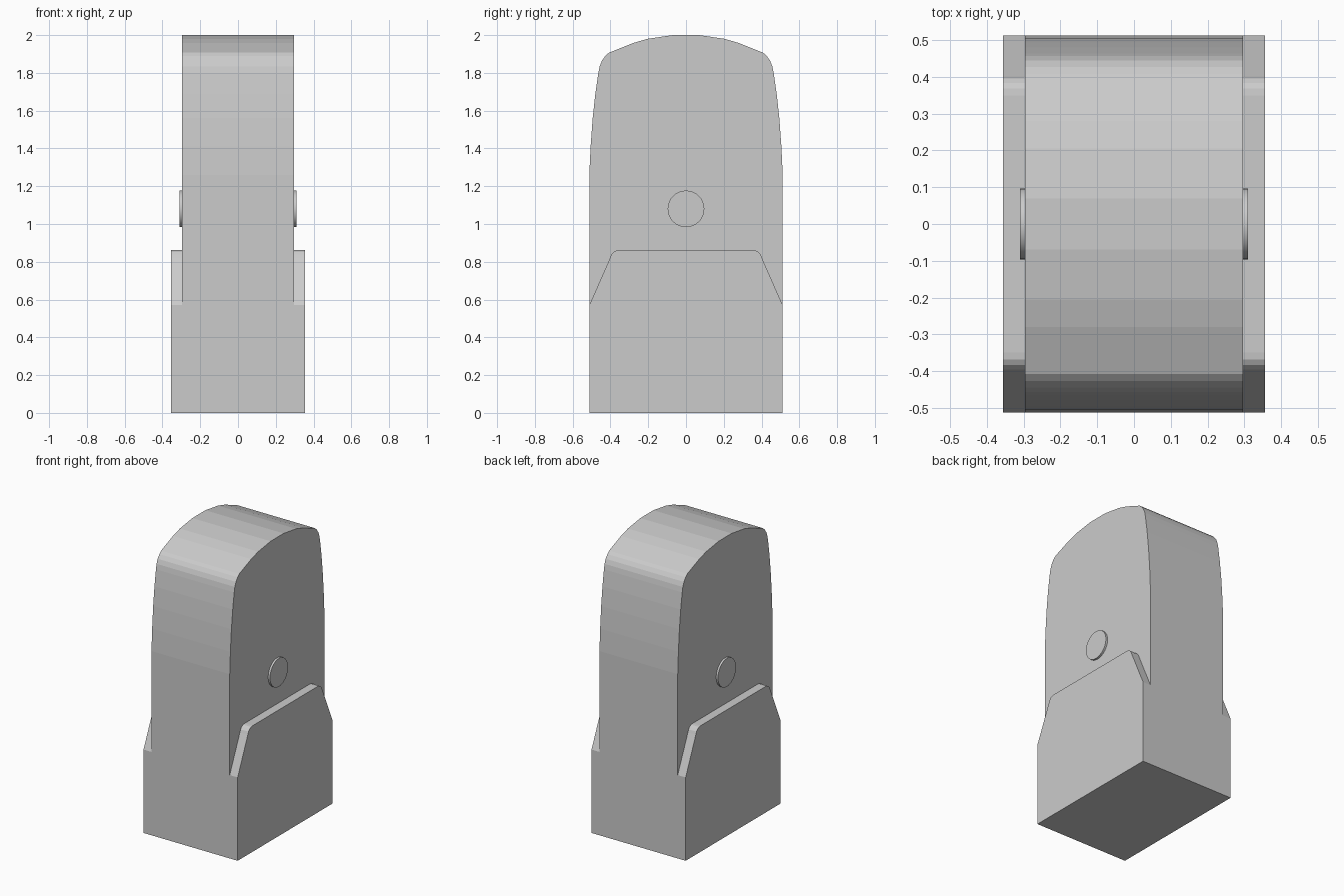
import bpy, bmesh, math

if "Cube" in bpy.data.objects:
    bpy.data.objects.remove(bpy.data.objects["Cube"])


def extrude_profile(name, half, width):
    """Mirror a half (y, z) outline across y = 0 and extrude it along x."""
    outline = half + [(-y, z) for y, z in reversed(half)]
    bm = bmesh.new()
    face = bm.faces.new([bm.verts.new((-width / 2, y, z)) for y, z in outline])
    new = bmesh.ops.extrude_face_region(bm, geom=[face])["geom"]
    verts = [g for g in new if isinstance(g, bmesh.types.BMVert)]
    bmesh.ops.translate(bm, verts=verts, vec=(width, 0, 0))
    bmesh.ops.recalc_face_normals(bm, faces=bm.faces)
    mesh = bpy.data.meshes.new(name)
    bm.to_mesh(mesh)
    bm.free()
    obj = bpy.data.objects.new(name, mesh)
    bpy.context.collection.objects.link(obj)
    return obj


# Wide base with raised, chamfered side cheeks
extrude_profile("base", [
    (0.512, 0), (0.512, 0.57), (0.402, 0.82), (0.395, 0.838),
    (0.383, 0.852), (0.368, 0.86), (0.35, 0.862)], 0.712)

# Tapered upper body with rounded shoulders and a domed top
extrude_profile("body", [
    (0.512, 0.57), (0.512, 1.26), (0.505, 1.41), (0.494, 1.56),
    (0.48, 1.69), (0.464, 1.80), (0.457, 1.835), (0.445, 1.865),
    (0.427, 1.89), (0.408, 1.907), (0.28, 1.958), (0.205, 1.98),
    (0.07, 2.0)], 0.592)

# Pivot pin showing as a thin disc on both sides
bpy.ops.mesh.primitive_cylinder_add(
    vertices=32, radius=0.097, depth=0.62,
    location=(0, 0, 1.08), rotation=(0, math.pi / 2, 0))
pin = bpy.context.object
pin.name = "pivot_pin"
bpy.ops.object.shade_smooth_by_angle(angle=math.radians(30))
